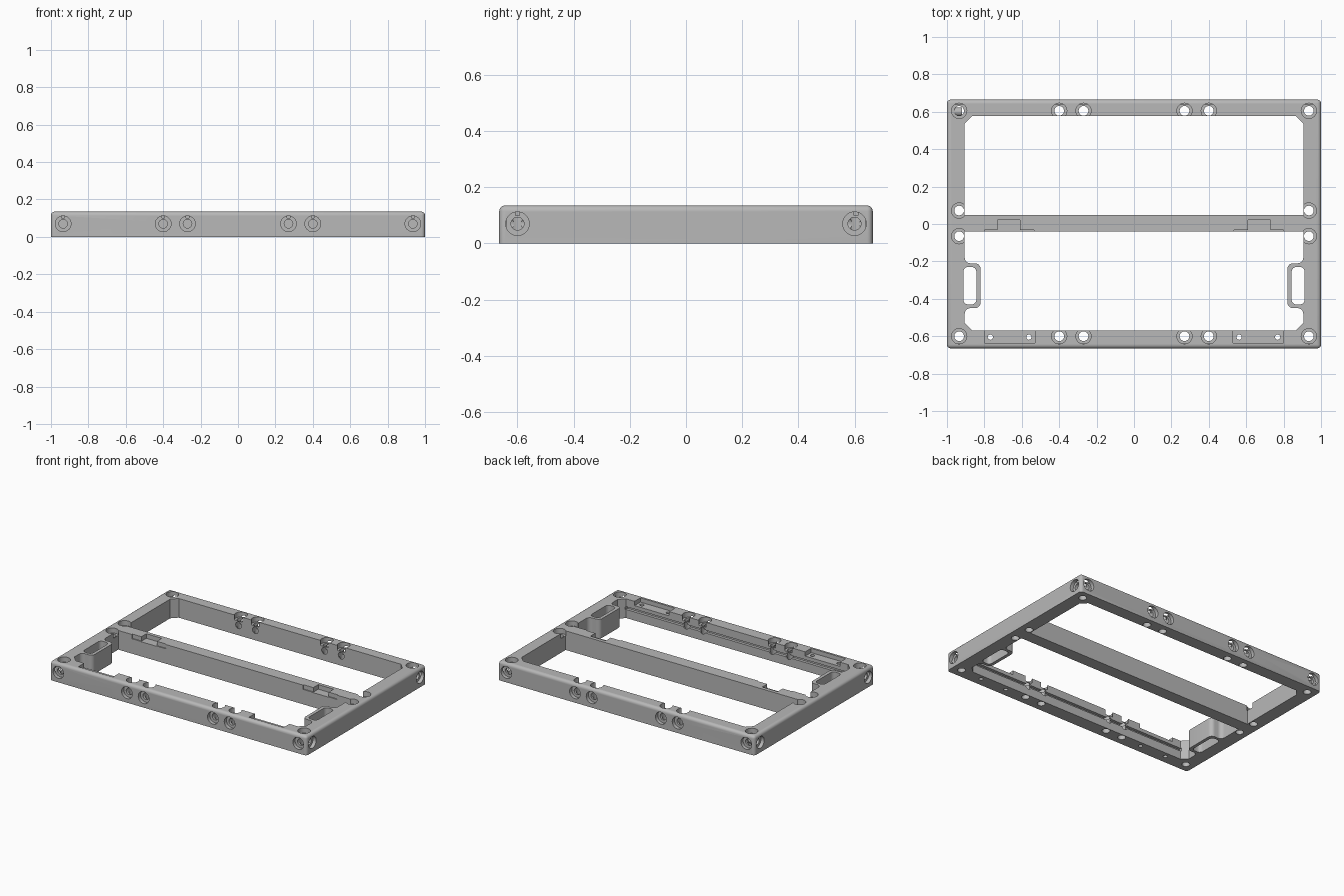
import bpy, bmesh
from math import cos, sin, radians
from mathutils import Matrix, Vector

cube = bpy.data.objects.get("Cube")
if cube:
    bpy.data.objects.remove(cube, do_unlink=True)

W, D, H = 1.0, 0.665, 0.135      # half width, half depth, height
MID = 0.07                       # height of the side bores

grey = bpy.data.materials.new("satin_grey")
grey.use_nodes = True
grey.diffuse_color = (0.48, 0.48, 0.48, 1)
grey.node_tree.nodes["Principled BSDF"].inputs["Base Color"].default_value = (0.48, 0.48, 0.48, 1)


def to_object(bm, name):
    bmesh.ops.recalc_face_normals(bm, faces=bm.faces)
    mesh = bpy.data.meshes.new(name)
    bm.to_mesh(mesh)
    bm.free()
    mesh.materials.append(grey)
    obj = bpy.data.objects.new(name, mesh)
    bpy.context.scene.collection.objects.link(obj)
    return obj


def box(name, x0, x1, y0, y1, z0, z1):
    bm = bmesh.new()
    size = Matrix.Diagonal((abs(x1 - x0), y1 - y0, z1 - z0, 1))
    place = Matrix.Translation(((x0 + x1) / 2, (y0 + y1) / 2, (z0 + z1) / 2))
    bmesh.ops.create_cube(bm, size=1, matrix=place @ size)
    return bm if name is None else to_object(bm, name)


def prism(name, points, z0, z1):
    bm = bmesh.new()
    face = bm.faces.new([bm.verts.new((x, y, z0)) for x, y in points])
    top = bmesh.ops.extrude_face_region(bm, geom=[face])["geom"]
    verts = [v for v in top if isinstance(v, bmesh.types.BMVert)]
    bmesh.ops.translate(bm, verts=verts, vec=(0, 0, z1 - z0))
    return to_object(bm, name)


def arc(cx, cy, r, a0, a1, steps=6):
    angles = [radians(a0 + (a1 - a0) * i / steps) for i in range(steps + 1)]
    return [(cx + r * cos(a), cy + r * sin(a)) for a in angles]


def rod(start, end, radius):
    start, end = Vector(start), Vector(end)
    axis = end - start
    bm = bmesh.new()
    place = Matrix.Translation((start + end) / 2) @ axis.to_track_quat("Z", "Y").to_matrix().to_4x4()
    bmesh.ops.create_cone(bm, cap_ends=True, segments=24, radius1=radius, radius2=radius,
                          depth=axis.length, matrix=place)
    return to_object(bm, "bore_cutter")


def combine(tool, operation="DIFFERENCE"):
    mod = frame.modifiers.new("combine", "BOOLEAN")
    mod.operation, mod.solver, mod.object = operation, "EXACT", tool
    graph = bpy.context.evaluated_depsgraph_get()
    mesh = bpy.data.meshes.new_from_object(frame.evaluated_get(graph))
    frame.modifiers.clear()
    frame.data = mesh
    bpy.data.objects.remove(tool, do_unlink=True)


def bore(mouth, inward, depth, radius, wide, seat):
    # stepped bolt hole: wide seat at the mouth, narrow shaft behind it
    mouth, inward = Vector(mouth), Vector(inward)
    combine(rod(mouth - inward * 0.02, mouth + inward * depth, radius))
    combine(rod(mouth - inward * 0.02, mouth + inward * seat, wide))


# Outer block with rounded top and corners
bm = box(None, -W, W, -D, D, 0, H)
edges = [e for e in bm.edges if any(v.co.z > 0.01 for v in e.verts)]
bmesh.ops.bevel(bm, geom=edges, offset=0.02, segments=4, profile=0.5, affect="EDGES")
frame = to_object(bm, "chassis_frame")

# Two windows, chamfered at the outer corners
IN, C = 0.905, 0.04
for near, far in ((0.047, 0.577), (-0.04, -0.57)):
    c = C if far > 0 else -C
    outline = [(-IN, near), (IN, near), (IN, far - c), (IN - C, far), (C - IN, far), (-IN, far - c)]
    combine(prism("window_cutter", outline, -0.1, 0.3))

# Side grips with filleted roots and long slots
for s in (-1, 1):
    grip = ([(0.95, -0.48)] + arc(0.875, -0.48, 0.03, 0, 90) + arc(0.85, -0.42, 0.03, 270, 180)
            + arc(0.85, -0.24, 0.03, 180, 90) + arc(0.875, -0.18, 0.03, 270, 360) + [(0.95, -0.18)])
    combine(prism("side_grip", [(s * x, y) for x, y in grip], 0, H), "UNION")
    slot = (arc(0.868, -0.405, 0.025, 270, 180) + arc(0.868, -0.255, 0.025, 180, 90)
            + arc(0.887, -0.255, 0.025, 90, 0) + arc(0.887, -0.405, 0.025, 0, -90))
    combine(prism("slot_cutter", [(s * x, y) for x, y in slot], -0.1, 0.3))

# Groove along the inside of the front bar
combine(box("groove_cutter", -0.87, 0.87, -0.59, -0.55, 0.06, 0.08))

for s in (-1, 1):
    # Latch recesses in the middle bar
    combine(box("step_cutter", s * 0.535, s * 0.8, -0.06, -0.033, H - 0.03, 0.2))
    combine(box("latch_cutter", s * 0.61, s * 0.73, -0.06, 0.022, H - 0.032, 0.2))
    # Plate recesses in the front bar, with screw holes
    combine(box("plate_cutter", s * 0.53, s * 0.8, -0.635, -0.55, H - 0.03, 0.2))
    for x in (0.562, 0.768):
        combine(rod((s * x, -0.605, -0.05), (s * x, -0.605, 0.2), 0.014))
    # Upright bolt holes
    spots = [(0.935, y) for y in (0.605, 0.072, -0.065, -0.6)]
    spots += [(x, y) for x in (0.27, 0.4) for y in (0.605, -0.6)]
    for x, y in spots:
        bore((s * x, y, H), (0, 0, -1), 0.2, 0.026, 0.041, 0.035)
    # Bolt holes in the outer walls
    for t in (-1, 1):
        for x in (0.27, 0.4, 0.935):
            bore((s * x, t * D, MID), (0, -t, 0), 0.11, 0.023, 0.042, 0.025)
        bore((s * W, t * 0.6, MID), (-s, 0, 0), 0.08, 0.023, 0.042, 0.025)

# Smooth the rounded faces, keep sharp corners
bpy.ops.object.select_all(action="DESELECT")
frame.select_set(True)
bpy.context.view_layer.objects.active = frame
bpy.ops.object.shade_smooth_by_angle(angle=radians(30))
